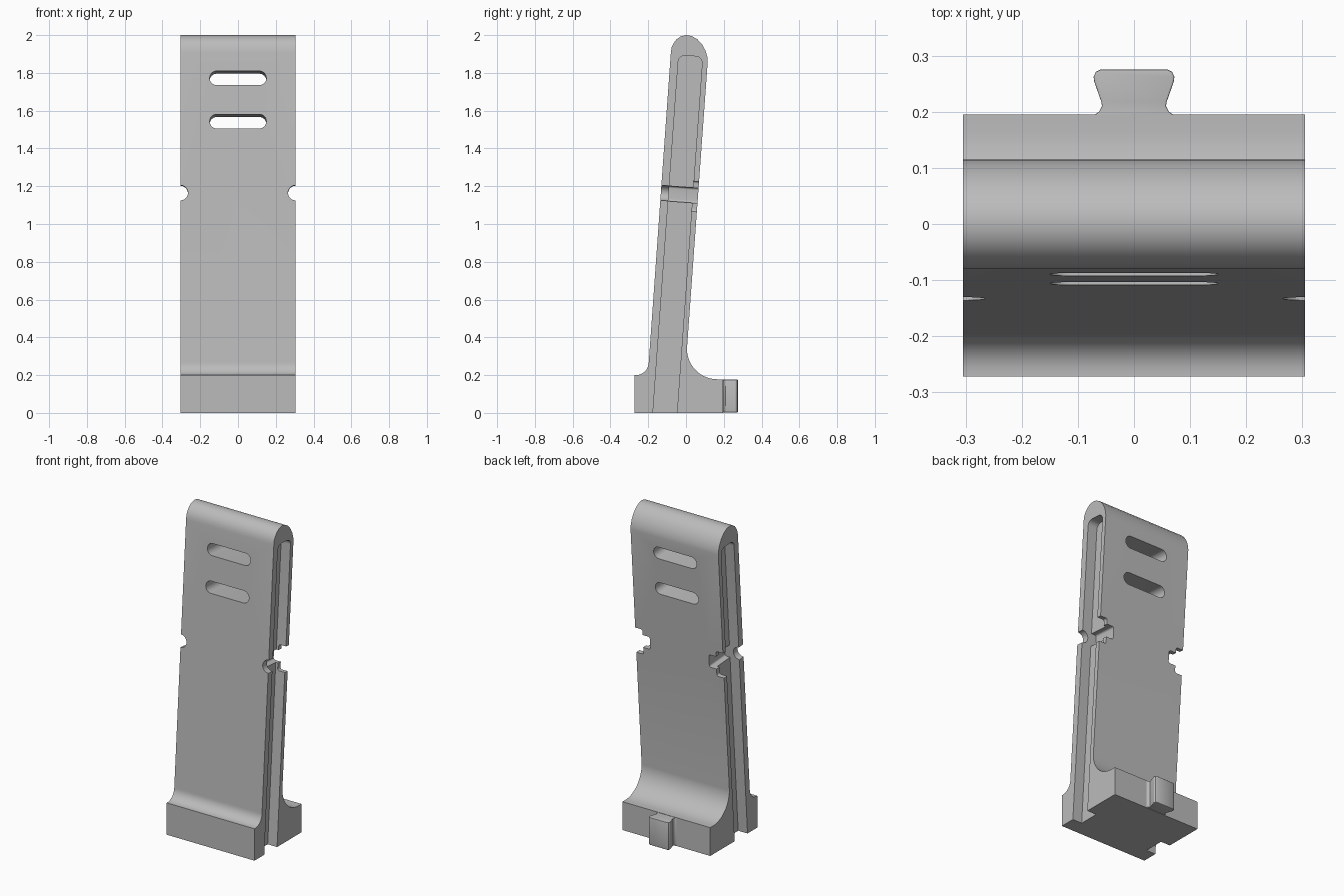
import bpy, bmesh, math
from mathutils import Matrix, Vector

if "Cube" in bpy.data.objects:
    bpy.data.objects.remove(bpy.data.objects["Cube"])

SLOPE = 0.072
TILT = Matrix.Translation((0, -0.118, 0)) @ Matrix.Rotation(-math.atan(SLOPE), 4, 'X')

grey = bpy.data.materials.new("plain grey")
grey.diffuse_color = (0.5, 0.5, 0.5, 1)
grey.use_nodes = True
grey.node_tree.nodes["Principled BSDF"].inputs["Base Color"].default_value = grey.diffuse_color


def arc(cx, cy, rx, ry, a0, a1, n=10):
    return [(cx + rx * math.cos(math.radians(a0 + (a1 - a0) * i / n)),
             cy + ry * math.sin(math.radians(a0 + (a1 - a0) * i / n))) for i in range(n + 1)]


def rounded(x0, y0, x1, y1, r):
    """Rectangle outline with round corners."""
    return (arc(x1 - r, y1 - r, r, r, 0, 90, 6) + arc(x0 + r, y1 - r, r, r, 90, 180, 6)
            + arc(x0 + r, y0 + r, r, r, 180, 270, 6) + arc(x1 - r, y0 + r, r, r, 270, 360, 6))


def prism(name, outline, a, b, axis, matrix=Matrix()):
    """Extrude a 2D outline from a to b along the given axis."""
    place = {'X': lambda p, t: (t, p[0], p[1]),
             'Y': lambda p, t: (p[0], t, p[1]),
             'Z': lambda p, t: (p[0], p[1], t)}[axis]
    bm = bmesh.new()
    face = bm.faces.new([bm.verts.new(place(p, a)) for p in outline])
    ext = bmesh.ops.extrude_face_region(bm, geom=[face])
    moved = [v for v in ext["geom"] if isinstance(v, bmesh.types.BMVert)]
    bmesh.ops.translate(bm, verts=moved, vec=Vector(place((0, 0), b - a)))
    bmesh.ops.remove_doubles(bm, verts=bm.verts, dist=1e-5)
    bmesh.ops.recalc_face_normals(bm, faces=bm.faces)
    bm.transform(matrix)
    me = bpy.data.meshes.new(name)
    bm.to_mesh(me)
    bm.free()
    ob = bpy.data.objects.new(name, me)
    me.materials.append(grey)
    bpy.context.collection.objects.link(ob)
    return ob


def activate(ob):
    bpy.ops.object.select_all(action='DESELECT')
    ob.select_set(True)
    bpy.context.view_layer.objects.active = ob


def cut(ob, cutter):
    cutter.hide_render = True
    mod = ob.modifiers.new("cut", 'BOOLEAN')
    mod.operation, mod.solver, mod.object = 'DIFFERENCE', 'EXACT', cutter
    activate(ob)
    bpy.ops.object.modifier_apply(modifier=mod.name)
    bpy.data.objects.remove(cutter)


# leaning slab and foot as one side profile (y, z)
profile = [(-0.272, 0), (-0.272, 0.2)]
profile += arc(-0.265, 0.27, 0.068, 0.07, -90, 0)
profile += [(-0.08, 1.91), (-0.076, 1.935), (-0.066, 1.957), (-0.05, 1.978), (-0.028, 1.993),
            (0.0, 2.0), (0.03, 1.995), (0.06, 1.978), (0.085, 1.951), (0.103, 1.918),
            (0.113, 1.885), (0.115, 1.86)]
profile += arc(0.165, 0.34, 0.16, 0.162, 180, 270, 14)
profile += [(0.195, 0.178), (0.195, 0)]
body = prism("stand_body", profile, -0.305, 0.305, 'X')

# two slots square to the slab
for z in (1.77, 1.54):
    cut(body, prism("slot_cutter", rounded(-0.15, z - 0.0375, 0.15, z + 0.0375, 0.037),
                    -0.3, 0.3, 'Y', TILT))

for s in (-1, 1):
    # long side groove, open at the bottom
    cut(body, prism("groove_cutter", rounded(-0.057, -0.3, 0.07, 1.895, 0.035),
                    s * 0.24, s * 0.4, 'X', TILT))
    # round notch through the front lip
    cut(body, prism("notch_cutter", arc(s * 0.305, 1.161, 0.04, 0.04, 0, 350, 35),
                    -0.2, 0.2, 'Y', TILT))
    # stepped opening in the back lip, with a channel across the groove floor
    for x, z0, z1, w in ((0.255, 1.075, 1.235, 0.05), (0.205, 1.12, 1.2, -0.057)):
        lo, hi = sorted((s * x, s * 0.4))
        cut(body, prism("step_cutter", rounded(lo, z0, hi, z1, 0.012), w, 0.2, 'Y', TILT))

# flared tab on the back of the foot
half = [(0.07, 0.19), (0.07, 0.195), (0.062, 0.2), (0.057, 0.21), (0.058, 0.217), (0.071, 0.254),
        (0.072, 0.262), (0.068, 0.271), (0.06, 0.275)]
tab = prism("back_tab", half + [(-x, y) for x, y in reversed(half)], 0.003, 0.176, 'Z')
bev = tab.modifiers.new("round", 'BEVEL')
bev.width, bev.segments, bev.limit_method, bev.angle_limit = 0.012, 3, 'ANGLE', math.radians(60)
activate(tab)
bpy.ops.object.modifier_apply(modifier=bev.name)

for ob in (body, tab):
    activate(ob)
    bpy.ops.object.shade_smooth_by_angle(angle=math.radians(30))
